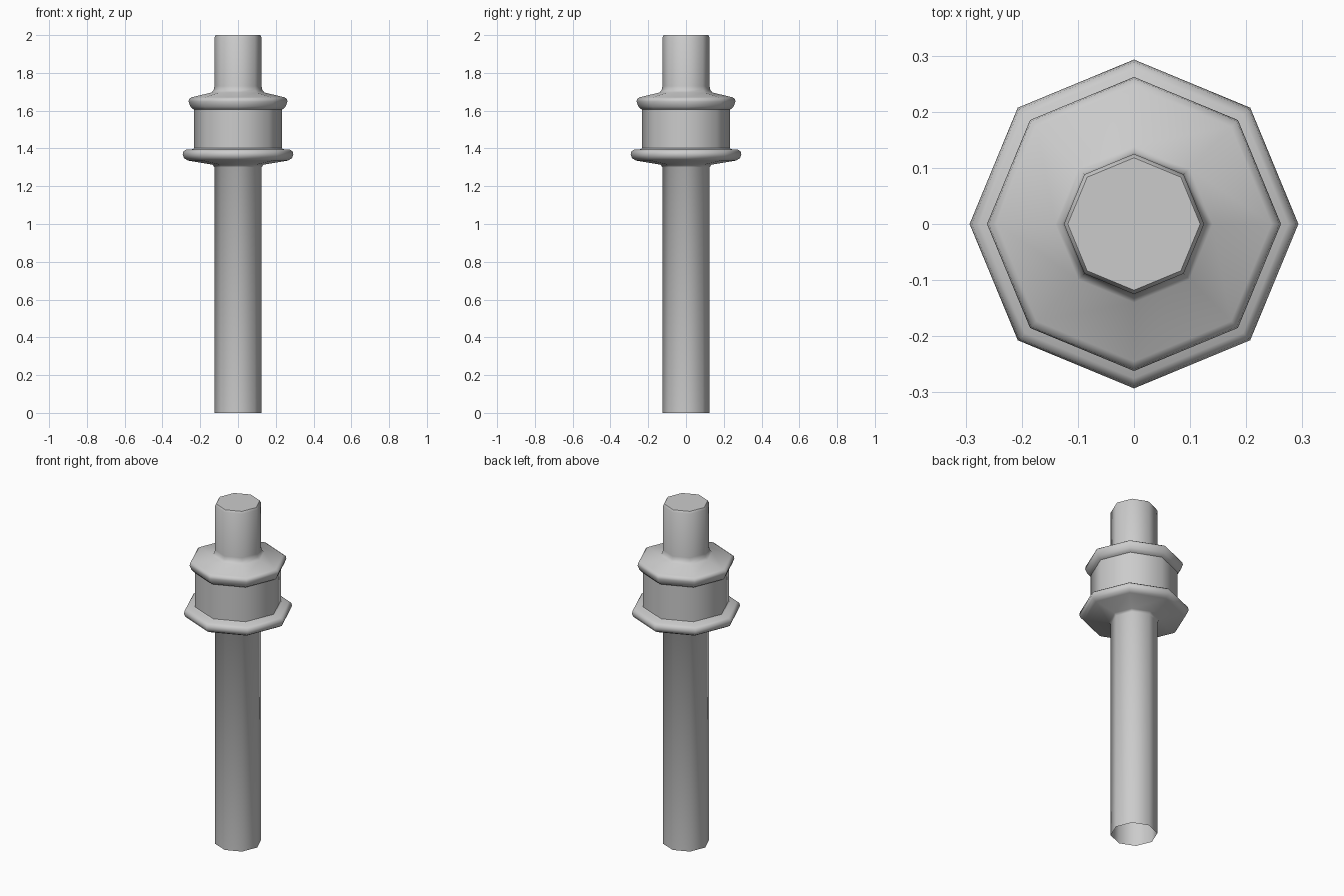
import bpy, bmesh, math

if "Cube" in bpy.data.objects:
    bpy.data.objects.remove(bpy.data.objects["Cube"])

SIDES = 8


def lathe(name, profile, cap_top=False):
    """Revolve (radius, z) points, listed bottom to top, into an eight-sided body."""
    bm = bmesh.new()
    rings = []
    for r, z in profile:
        rings.append([bm.verts.new((r * math.cos(math.tau * i / SIDES),
                                    r * math.sin(math.tau * i / SIDES), z))
                      for i in range(SIDES)])
    for low, high in zip(rings, rings[1:]):
        for i in range(SIDES):
            j = (i + 1) % SIDES
            bm.faces.new((low[i], low[j], high[j], high[i]))
    if cap_top:
        bm.faces.new(rings[-1])
    mesh = bpy.data.meshes.new(name)
    bm.to_mesh(mesh)
    bm.free()
    obj = bpy.data.objects.new(name, mesh)
    bpy.context.collection.objects.link(obj)
    bpy.ops.object.select_all(action='DESELECT')
    obj.select_set(True)
    bpy.context.view_layer.objects.active = obj
    bpy.ops.object.shade_smooth_by_angle(angle=math.radians(50))
    return obj


# One continuous turned skin, open at the foot
shaft = [(0.125, 0.0), (0.125, 1.30)]
lower_flange = [(0.135, 1.314), (0.265, 1.336), (0.285, 1.348), (0.293, 1.366),
                (0.289, 1.384), (0.275, 1.394), (0.24, 1.396)]
drum = [(0.232, 1.402), (0.232, 1.605)]
upper_flange = [(0.243, 1.611), (0.252, 1.622), (0.262, 1.648),
                (0.259, 1.662), (0.245, 1.671)]
neck = [(0.14, 1.696), (0.128, 1.712), (0.125, 1.73), (0.125, 1.988), (0.118, 2.0)]

lathe("turned_post", shaft + lower_flange + drum + upper_flange + neck, cap_top=True)
